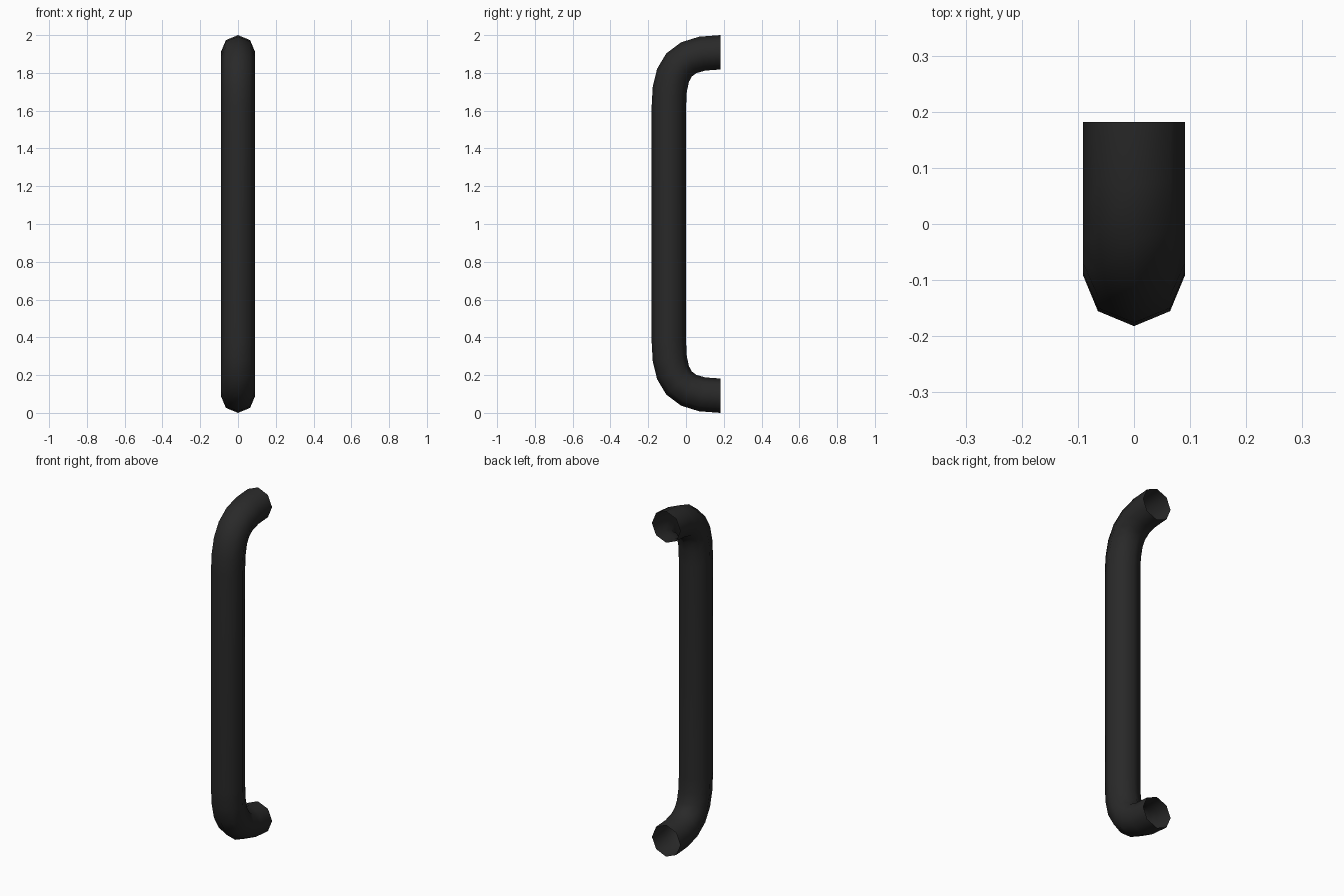
import bpy, bmesh
from math import sin, cos, pi
from mathutils import Vector
from mathutils.geometry import interpolate_bezier

if "Cube" in bpy.data.objects:
    bpy.data.objects.remove(bpy.data.objects["Cube"])

RADIUS, SIDES = 0.091, 8

# Centre line in the y-z plane: one bend, mirrored about mid height
bend = interpolate_bezier(Vector((0, 0.182, 1.909)), Vector((0, -0.036, 1.909)),
                          Vector((0, -0.091, 1.828)), Vector((0, -0.091, 1.62)), 7)
path = bend + [Vector((0, p.y, 2 - p.z)) for p in reversed(bend)]

# Sweep an octagon along the centre line, ends left open
bm = bmesh.new()
X = Vector((1, 0, 0))
rings = []
last = len(path) - 1
for i, p in enumerate(path):
    if i in (0, last):
        t = Vector((0, -1 if i == 0 else 1, 0))
    else:
        t = ((p - path[i - 1]).normalized() + (path[i + 1] - p).normalized()).normalized()
    n = t.cross(X)
    rings.append([bm.verts.new(p + RADIUS * (cos(a) * X + sin(a) * n))
                  for a in (2 * pi * k / SIDES for k in range(SIDES))])
for a, b in zip(rings, rings[1:]):
    for k in range(SIDES):
        j = (k + 1) % SIDES
        f = bm.faces.new((a[k], b[k], b[j], a[j]))
        f.smooth = True
# Make the faces point away from the tube's centre line
f = bm.faces[:][0]
f.normal_update()
mid = (path[0] + path[1]) / 2
if f.normal.dot(f.calc_center_median() - mid) < 0:
    bmesh.ops.reverse_faces(bm, faces=bm.faces[:])

mesh = bpy.data.meshes.new("door_handle")
bm.to_mesh(mesh)
bm.free()
handle = bpy.data.objects.new("door_handle", mesh)
bpy.context.collection.objects.link(handle)

# Black finish
mat = bpy.data.materials.new("black_finish")
mat.diffuse_color = (0.022, 0.022, 0.022, 1)
mat.use_nodes = True
mat.node_tree.nodes["Principled BSDF"].inputs["Base Color"].default_value = mat.diffuse_color
mesh.materials.append(mat)
